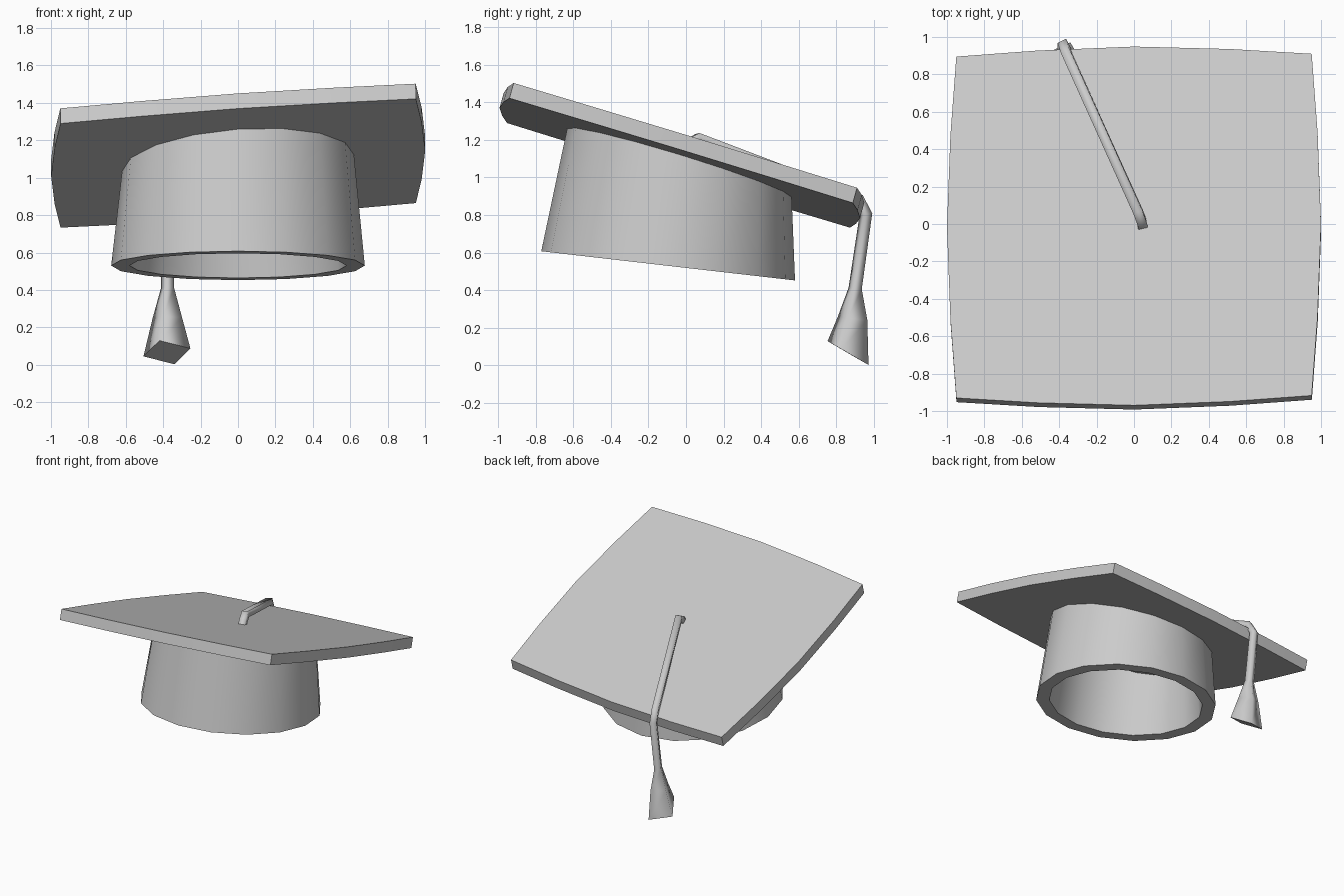
import bpy, math
from mathutils import Vector

if "Cube" in bpy.data.objects:
    bpy.data.objects.remove(bpy.data.objects["Cube"])

TOP = lambda x, y: 1.155 + 0.0715 * x - 0.305 * y     # tilted top plane of the board
DROP = Vector((0.001, -0.0225, -0.081))               # board thickness, top to underside


def make(name, verts, faces, angle=35):
    mesh = bpy.data.meshes.new(name)
    mesh.from_pydata([tuple(v) for v in verts], [], faces)
    mesh.validate()
    mesh.shade_smooth()
    mesh.set_sharp_from_angle(angle=math.radians(angle))
    obj = bpy.data.objects.new(name, mesh)
    bpy.context.collection.objects.link(obj)
    return obj


def bridge(rings, n):
    """Quads joining consecutive rings of n vertices."""
    return [(a * n + i, a * n + (i + 1) % n, (a + 1) * n + (i + 1) % n, (a + 1) * n + i)
            for a in range(rings - 1) for i in range(n)]


# Mortar board: square with bulging sides, four segments per side
corners = [(-0.95, -0.93), (0.95, -0.917), (0.95, 0.91), (-0.95, 0.895)]
bulges = [(0, -0.046), (0.05, 0), (0, 0.046), (-0.05, 0)]
outline = []
for k in range(4):
    a, b, d = Vector(corners[k]), Vector(corners[(k + 1) % 4]), Vector(bulges[k])
    for t, amount in ((0, 0), (0.23, 0.63), (0.5, 1), (0.77, 0.63)):
        outline.append(a.lerp(b, t) + d * amount)
upper = [Vector((p.x, p.y, TOP(p.x, p.y))) for p in outline]
lower = [p + DROP for p in upper]
n = len(outline)
make("board", lower + upper,
     bridge(2, n) + [tuple(reversed(range(n))), tuple(range(n, 2 * n))])


# Skull cap: 16-sided thick shell, open below, closed against the board
def ring(cy, rx, ry, height):
    pts = []
    for i in range(16):
        a = math.tau * i / 16
        x, y = rx * math.cos(a), cy + ry * math.sin(a)
        pts.append(Vector((x, y, height(x, y))))
    return pts


rim = lambda x, y: 0.530 - 0.115 * (y + 0.095)
under = lambda x, y: TOP(x, y) - 0.087
ceiling = lambda x, y: under(x, y) - 0.1
shell = (ring(-0.035, 0.62, 0.597, under)[::-1] + ring(-0.095, 0.678, 0.675, rim)[::-1]
         + ring(-0.095, 0.58, 0.575, rim)[::-1] + ring(-0.05, 0.53, 0.51, ceiling)[::-1])
make("skull_cap", shell,
     bridge(4, 16) + [tuple(reversed(range(16))), tuple(range(48, 64))])

# Tassel and cord: square section swept from the flared end up to the button point
path = [((-0.38, 0.862, 0.066), 0.132), ((-0.378, 0.886, 0.25), 0.083),
        ((-0.377, 0.9, 0.41), 0.037), ((-0.374, 0.957, 0.805), 0.036),
        ((-0.362, 0.915, 0.885), 0.036), ((0.022, 0.065, 1.209), 0.036),
        ((0.042, 0.01, 1.18), 0.036), ((0.047, -0.03, 1.10), 0.036)]
points = [Vector(p) for p, _ in path]
spokes = [Vector((0.04, 0.11, -0.064)), Vector((-0.125, 0.035, -0.021))]
spokes = [s.normalized() for s in spokes]
spokes += [-s for s in spokes]
normal = Vector((0, 0.5, 0.866))
verts = []
for k, (p, radius) in enumerate(path):
    if k:
        new = (points[k] - points[k - 1]).normalized()
        if k < len(path) - 1:
            new = (new + (points[k + 1] - points[k]).normalized()).normalized()
        turn = normal.rotation_difference(new)
        spokes = [turn @ s for s in spokes]
        normal = new
    verts += [points[k] + s * radius for s in spokes]
last = 4 * (len(path) - 1)
tassel = make("tassel_cord", verts,
              bridge(len(path), 4) + [(3, 2, 1, 0), tuple(range(last, last + 4))], 100)
for e in tassel.data.edges:
    if max(e.vertices) < 4 or min(e.vertices) >= last:
        e.use_edge_sharp = True
